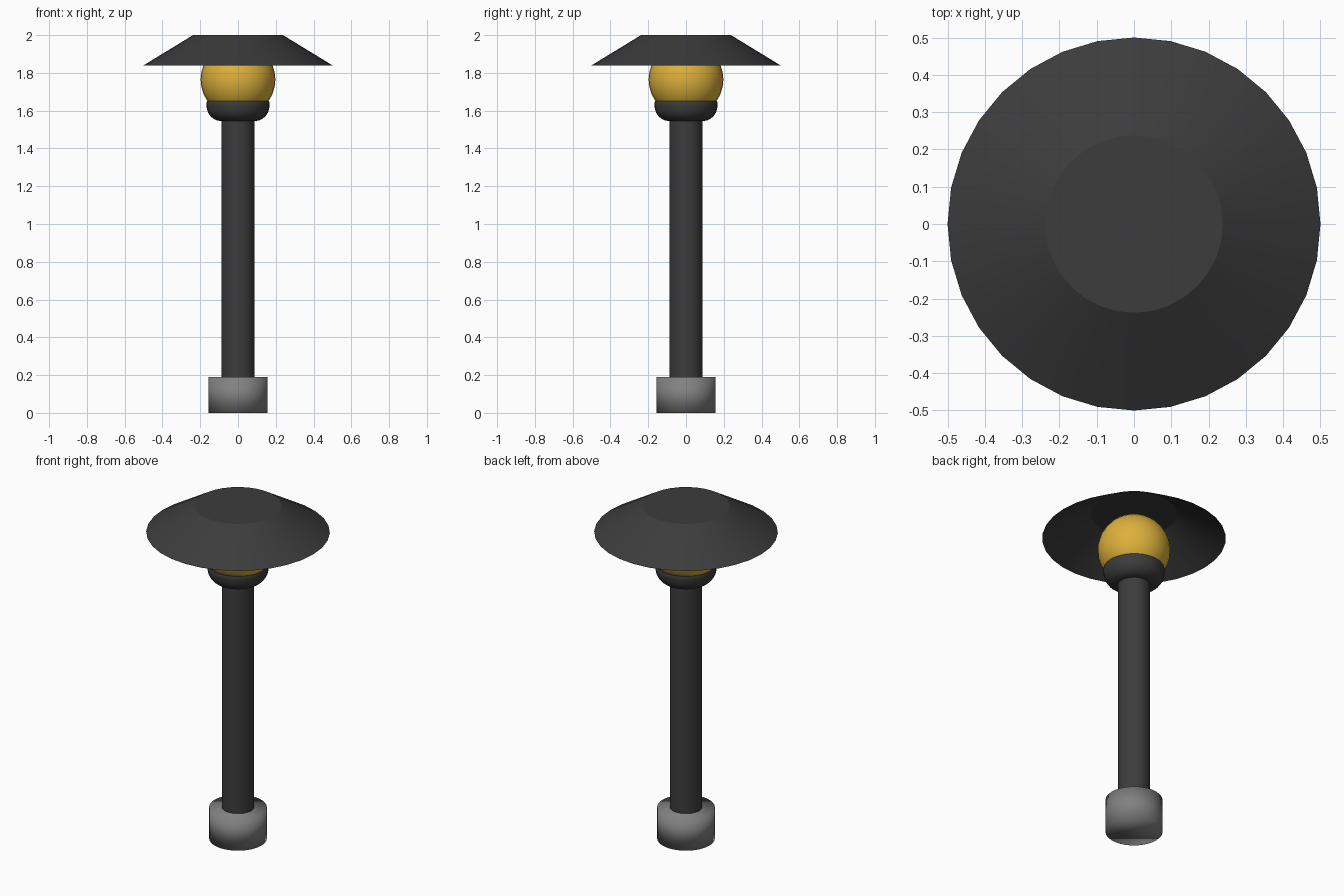
import bpy, bmesh, math

cube = bpy.data.objects.get("Cube")
if cube:
    bpy.data.objects.remove(cube, do_unlink=True)


def material(name, color):
    mat = bpy.data.materials.new(name)
    mat.use_nodes = True
    mat.diffuse_color = (*color, 1)
    mat.node_tree.nodes["Principled BSDF"].inputs["Base Color"].default_value = (*color, 1)
    return mat


charcoal = material("charcoal metal", (0.045, 0.045, 0.045))
grey = material("grey concrete", (0.22, 0.22, 0.22))
amber = material("amber glass", (0.72, 0.44, 0.045))


def lathe(name, profile, mat, smooth_angle=30, sides=32):
    """Revolve (radius, height) points about z; radius 0 ends close with a flat cap."""
    bm = bmesh.new()
    rings = []
    for radius, z in profile:
        rings.append([bm.verts.new((radius * math.cos(a), radius * math.sin(a), z))
                      for a in (math.tau * i / sides for i in range(sides))])
    for low, high in zip(rings, rings[1:]):
        for i in range(sides):
            j = (i + 1) % sides
            bm.faces.new((low[i], low[j], high[j], high[i]))
    bm.faces.new(rings[0][::-1])
    bm.faces.new(rings[-1])
    bmesh.ops.recalc_face_normals(bm, faces=bm.faces)
    mesh = bpy.data.meshes.new(name)
    bm.to_mesh(mesh)
    bm.free()
    obj = bpy.data.objects.new(name, mesh)
    bpy.context.collection.objects.link(obj)
    finish(obj, mat, smooth_angle)
    return obj


def finish(obj, mat, smooth_angle):
    obj.data.materials.append(mat)
    bpy.ops.object.select_all(action="DESELECT")
    obj.select_set(True)
    bpy.context.view_layer.objects.active = obj
    bpy.ops.object.shade_smooth_by_angle(angle=math.radians(smooth_angle))


# Footing, softly shaded over its edges
lathe("base", [(0.157, 0), (0.157, 0.19)], grey, smooth_angle=180)

# Post
lathe("post", [(0.088, 0.18), (0.088, 1.56)], charcoal)

# Rounded cup that holds the globe
cup = [(0.09, 1.545)]
for step in range(6):
    a = math.radians(-75 + step * 15)
    cup.append((0.09 + 0.077 * math.cos(a), 1.628 + 0.083 * math.sin(a)))
cup += [(0.168, 1.64), (0.164, 1.65)]
lathe("globe_cup", cup, charcoal, smooth_angle=50)

# Glass globe
bpy.ops.mesh.primitive_uv_sphere_add(segments=32, ring_count=16, radius=0.198, location=(0, 0, 1.765))
globe = bpy.context.object
globe.name = "globe"
finish(globe, amber, 30)

# Thin hollow shade, open underneath
lathe("shade", [(0.236, 1.992), (0.5, 1.84), (0.238, 2.0)], charcoal)
